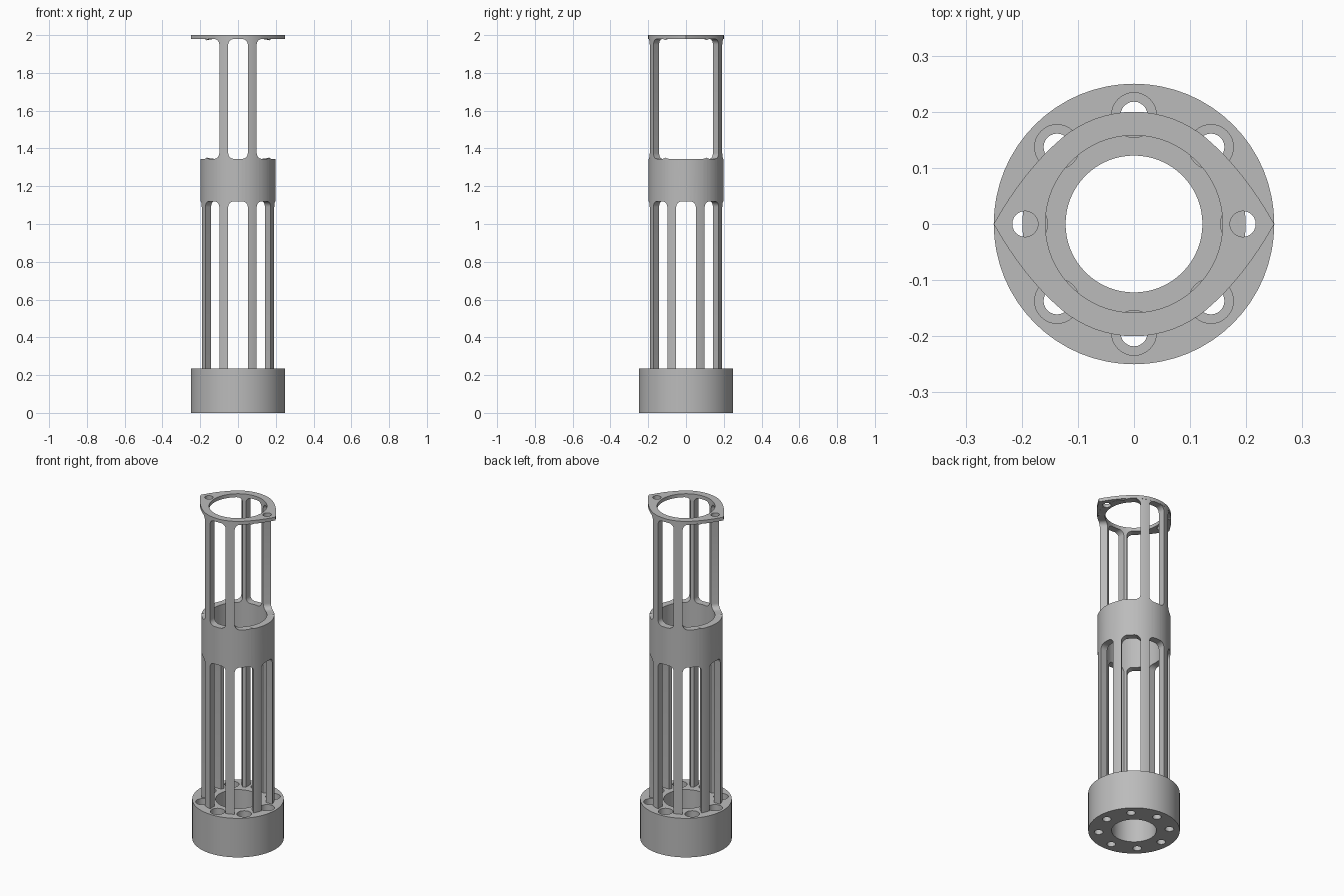
import bpy, bmesh
from math import sin, cos, pi, radians
from mathutils import Matrix, Vector

default = bpy.data.objects.get("Cube")
if default:
    bpy.data.objects.remove(default, do_unlink=True)

steel = bpy.data.materials.new("grey_metal")
steel.use_nodes = True
grey = (0.5, 0.5, 0.5, 1)
steel.diffuse_color = grey
steel.node_tree.nodes["Principled BSDF"].inputs["Base Color"].default_value = grey

SEGS = 64
BASE_TOP = 0.235
BOLT_R = 0.194


def prism(name, outline, low, high, matrix=Matrix()):
    """Extrude a 2D outline along its local z, then place it."""
    bm = bmesh.new()
    face = bm.faces.new([bm.verts.new((x, y, low)) for x, y in outline])
    grown = bmesh.ops.extrude_face_region(bm, geom=[face])["geom"]
    verts = [v for v in grown if isinstance(v, bmesh.types.BMVert)]
    bmesh.ops.translate(bm, verts=verts, vec=(0, 0, high - low))
    bm.transform(matrix)
    bmesh.ops.recalc_face_normals(bm, faces=bm.faces)
    mesh = bpy.data.meshes.new(name)
    bm.to_mesh(mesh)
    bm.free()
    mesh.materials.append(steel)
    obj = bpy.data.objects.new(name, mesh)
    bpy.context.collection.objects.link(obj)
    return obj


def circle(r, cx=0, cy=0, n=SEGS):
    return [(cx + r * cos(2 * pi * i / n), cy + r * sin(2 * pi * i / n)) for i in range(n)]


def rounded_rect(width, low, high, r=0.03, steps=6):
    pts = []
    corners = [(1, high - r), (-1, high - r), (-1, low + r), (1, low + r)]
    for quarter, (side, z) in enumerate(corners):
        for i in range(steps + 1):
            a = (quarter + i / steps) * pi / 2
            pts.append((side * (width / 2 - r) + r * cos(a), z + r * sin(a)))
    return pts


def slot(width, low, high, degrees):
    """Cutter running right through the column."""
    turn = Matrix.Rotation(radians(degrees), 4, "Z") @ Matrix.Rotation(pi / 2, 4, "X")
    return prism("slot_cutter", rounded_rect(width, low, high), -0.4, 0.4, turn)


def combine(target, tools, operation):
    for tool in tools:
        tool.hide_render = True
        mod = target.modifiers.new("cut", "BOOLEAN")
        mod.operation, mod.solver, mod.object = operation, "EXACT", tool
    bpy.context.view_layer.update()
    graph = bpy.context.evaluated_depsgraph_get()
    result = bpy.data.meshes.new_from_object(target.evaluated_get(graph))
    target.modifiers.clear()
    target.data = result
    for tool in tools:
        bpy.data.objects.remove(tool, do_unlink=True)


# Base ring with eight counterbored bolt holes
base = prism("base_ring", circle(0.25), 0, BASE_TOP)
cutters = [prism("bore_cutter", circle(0.122), -0.1, 0.4)]
for k in range(8):
    x, y = BOLT_R * cos(k * pi / 4), BOLT_R * sin(k * pi / 4)
    cutters.append(prism("bolt_cutter", circle(0.024, x, y, 24), -0.1, 0.4))
    cutters.append(prism("counterbore_cutter", circle(0.04, x, y, 32), BASE_TOP - 0.04, 0.4))
combine(base, cutters, "DIFFERENCE")

# Top flange outline: a circle drawn out to a point on each side
tip = Vector((0.25, 0))
bend = Vector((0.197, 0.095))
join = radians(50)
end = Vector((0.2 * cos(join), 0.2 * sin(join)))
q = []
for i in range(8):
    t = i / 8
    q.append(tuple(tip * (1 - t) ** 2 + bend * 2 * t * (1 - t) + end * t * t))
for i in range(9):
    a = join + (pi / 2 - join) * i / 8
    q.append((0.2 * cos(a), 0.2 * sin(a)))
outline = q + [(-x, y) for x, y in reversed(q[:-1])]
outline += [(-x, -y) for x, y in q[1:]] + [(x, -y) for x, y in reversed(q[1:-1])]

# Column with struts, middle collar and flange in one piece
column = prism("strut_column", circle(0.199), BASE_TOP - 0.01, 1.99)
combine(column, [prism("flange", outline, 1.98, 2)], "UNION")
cutters = [prism("bore_cutter", circle(0.158), 0, 2.2)]
cutters += [prism("flange_hole_cutter", circle(0.023, s * BOLT_R, 0, 24), 1.9, 2.2) for s in (-1, 1)]
cutters += [slot(0.104, 0.1, 1.12, d) for d in (0, 45, 90, 135)]
cutters += [slot(0.104, 1.345, 1.979, d) for d in (0, 45, 135)]
cutters += [slot(0.24, 1.345, 1.979, 90)]
combine(column, cutters, "DIFFERENCE")

# Smooth shading with crisp edges
for obj in (base, column):
    bpy.ops.object.select_all(action="DESELECT")
    obj.select_set(True)
    bpy.context.view_layer.objects.active = obj
    bpy.ops.object.shade_smooth_by_angle(angle=radians(30))
